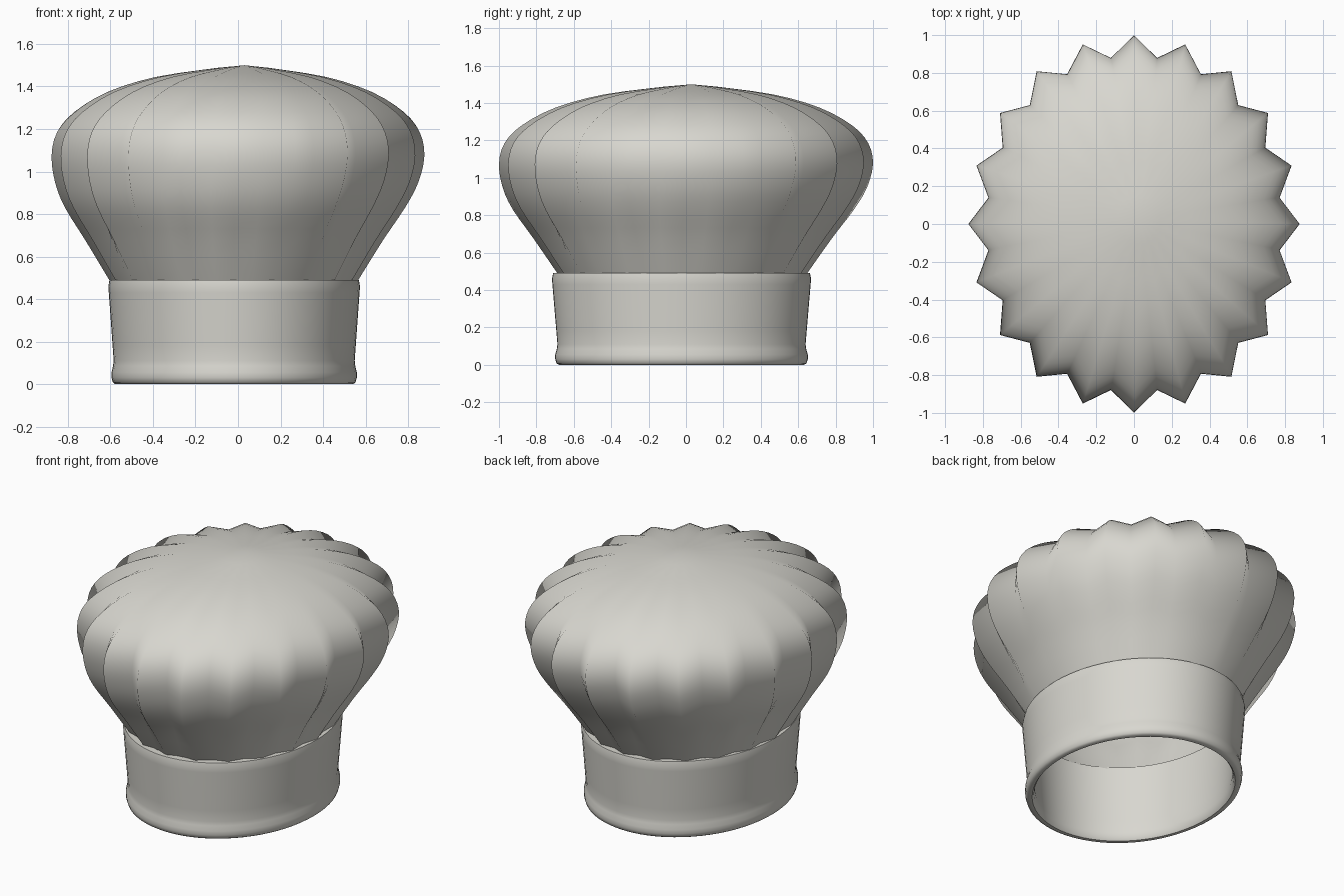
import bpy, bmesh, math

cube = bpy.data.objects.get("Cube")
if cube:
    bpy.data.objects.remove(cube, do_unlink=True)

cloth = bpy.data.materials.new("off_white_cloth")
cloth.use_nodes = True
COLOR = (0.69, 0.68, 0.63, 1)
cloth.diffuse_color = COLOR
cloth.node_tree.nodes["Principled BSDF"].inputs["Base Color"].default_value = COLOR


def smooth_path(pts, steps):
    """Catmull-Rom curve through tuples of any size."""
    ext = [pts[0]] + pts + [pts[-1]]
    out = []
    for a, b, c, d in zip(ext, ext[1:], ext[2:], ext[3:]):
        for s in range(steps):
            t = s / steps
            out.append(tuple(
                q + t / 2 * (r - p + t * (2 * p - 5 * q + 4 * r - w + t * (3 * (q - r) + w - p)))
                for p, q, r, w in zip(a, b, c, d)))
    return out + [pts[-1]]


def loft(name, rings, segments, point, pole=None, closed=False):
    """Skin elliptical rings; point(ring, k) gives a position."""
    bm = bmesh.new()
    loops = [[bm.verts.new(point(r, k)) for k in range(segments)] for r in rings]
    pairs = list(zip(loops, loops[1:]))
    if closed:
        pairs.append((loops[-1], loops[0]))
    for lo, hi in pairs:
        for k in range(segments):
            n = (k + 1) % segments
            bm.faces.new((lo[k], lo[n], hi[n], hi[k]))
    if pole:
        tip = bm.verts.new(pole)
        for k in range(segments):
            bm.faces.new((loops[-1][k], loops[-1][(k + 1) % segments], tip))
    bmesh.ops.recalc_face_normals(bm, faces=bm.faces)
    mesh = bpy.data.meshes.new(name)
    bm.to_mesh(mesh)
    bm.free()
    mesh.materials.append(cloth)
    obj = bpy.data.objects.new(name, mesh)
    bpy.context.collection.objects.link(obj)
    bpy.ops.object.select_all(action='DESELECT')
    obj.select_set(True)
    bpy.context.view_layer.objects.active = obj
    return obj


# Pleated crown: ridge radius, height, valley ratio, sideways drift
crown_profile = smooth_path([
    (0.58, 0.48, 0.96, -0.02), (0.70, 0.676, 0.92, -0.018), (0.80, 0.83, 0.9, -0.014),
    (0.855, 0.95, 0.89, -0.006), (0.877, 1.075, 0.89, 0.0), (0.853, 1.185, 0.89, 0.002),
    (0.775, 1.28, 0.89, 0.005), (0.62, 1.375, 0.89, 0.008), (0.40, 1.445, 0.89, 0.014),
    (0.12, 1.488, 0.9, 0.025)], 3)
PLEATS = 20


def crown_point(ring, k):
    r, z, valley, drift = ring
    a = math.pi * k / PLEATS
    r *= valley if k % 2 else 1
    return r * math.cos(a) + drift, 1.14 * r * math.sin(a) + drift, z


loft("pleated_crown", crown_profile, 2 * PLEATS, crown_point, pole=(0.03, 0.03, 1.5))
bpy.ops.object.shade_smooth()

# Hollow head band with a rolled lower hem
band_profile = [
    (0.56, 0.0), (0.571, 0.008), (0.577, 0.03), (0.577, 0.055), (0.57, 0.085), (0.567, 0.11),
    (0.572, 0.18), (0.59, 0.43), (0.592, 0.46), (0.587, 0.49),
    (0.55, 0.49), (0.53, 0.12), (0.525, 0.05), (0.53, 0.015), (0.54, 0.0)]
BAND_SIDES = 72


def band_point(ring, k):
    r, z = ring
    a = math.tau * k / BAND_SIDES
    return r * math.cos(a) - 0.018, 1.17 * r * math.sin(a) - 0.024, z


loft("head_band", band_profile, BAND_SIDES, band_point, closed=True)
bpy.ops.object.shade_smooth_by_angle(angle=math.radians(50))
